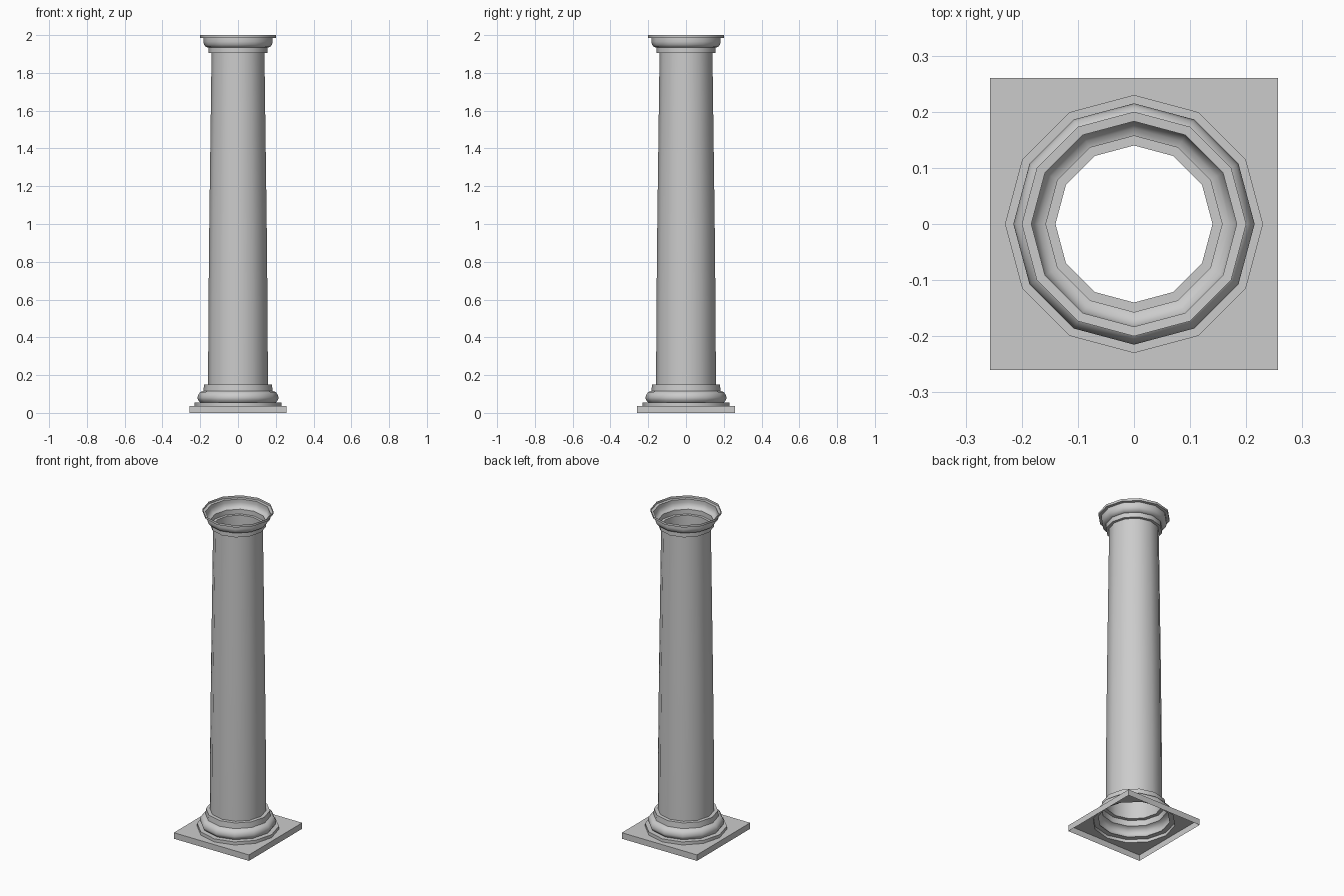
import bpy, bmesh, math

if "Cube" in bpy.data.objects:
    bpy.data.objects.remove(bpy.data.objects["Cube"])

SIDES = 12


def finish(bm, name, angle):
    bmesh.ops.recalc_face_normals(bm, faces=bm.faces)
    mesh = bpy.data.meshes.new(name)
    bm.to_mesh(mesh)
    bm.free()
    ob = bpy.data.objects.new(name, mesh)
    bpy.context.collection.objects.link(ob)
    bpy.ops.object.select_all(action='DESELECT')
    ob.select_set(True)
    bpy.context.view_layer.objects.active = ob
    bpy.ops.object.shade_smooth_by_angle(angle=math.radians(angle))
    return ob


def ring(bm, r, z):
    return [bm.verts.new((r * math.cos(a), r * math.sin(a), z))
            for a in (2 * math.pi * i / SIDES for i in range(SIDES))]


def bridge(bm, a, b):
    n = len(a)
    for i in range(n):
        j = (i + 1) % n
        bm.faces.new((a[i], a[j], b[j], b[i]))


def lathe(name, profile):
    """Open twelve-sided surface of revolution from (radius, z) points."""
    bm = bmesh.new()
    rings = [ring(bm, r, z) for r, z in profile]
    for a, b in zip(rings, rings[1:]):
        bridge(bm, a, b)
    ob = finish(bm, name, 40)
    # profile is listed bottom to top: make sure the wall faces outward
    mid = ob.data.polygons[0]
    return ob


# Square plinth: open underneath, with a round opening under the base
bm = bmesh.new()
corners = [(-.257, -.26), (.257, -.26), (.257, .26), (-.257, .26)]
low = [bm.verts.new((x, y, 0)) for x, y in corners]
top = [bm.verts.new((x, y, .037)) for x, y in corners]
bridge(bm, low, top)
hole = ring(bm, .23, .037)
edges = [bm.edges.get((top[i], top[(i + 1) % 4])) for i in range(4)]
edges += [bm.edges.new((hole[i], hole[(i + 1) % SIDES])) for i in range(SIDES)]
bmesh.ops.triangle_fill(bm, edges=edges, use_beauty=True)
finish(bm, "plinth", 30)

# Moulded base: ledge, rounded torus, fillet
lathe("base", [(.23, .037), (.23, .056), (.2, .056), (.21, .066), (.215, .08),
               (.21, .097), (.2, .11), (.183, .116), (.18, .15), (.158, .15)])

# Gently tapering shaft
lathe("shaft", [(.158, .15), (.157, .5), (.152, 1.0), (.144, 1.6), (.14, 1.905)])

# Capital: neck fillet, rounded echinus, thin top lip (open above)
lathe("capital", [(.14, 1.905), (.157, 1.905), (.157, 1.934), (.17, 1.937),
                  (.18, 1.95), (.184, 1.965), (.183, 1.985), (.2, 1.986),
                  (.2, 2.0)])
